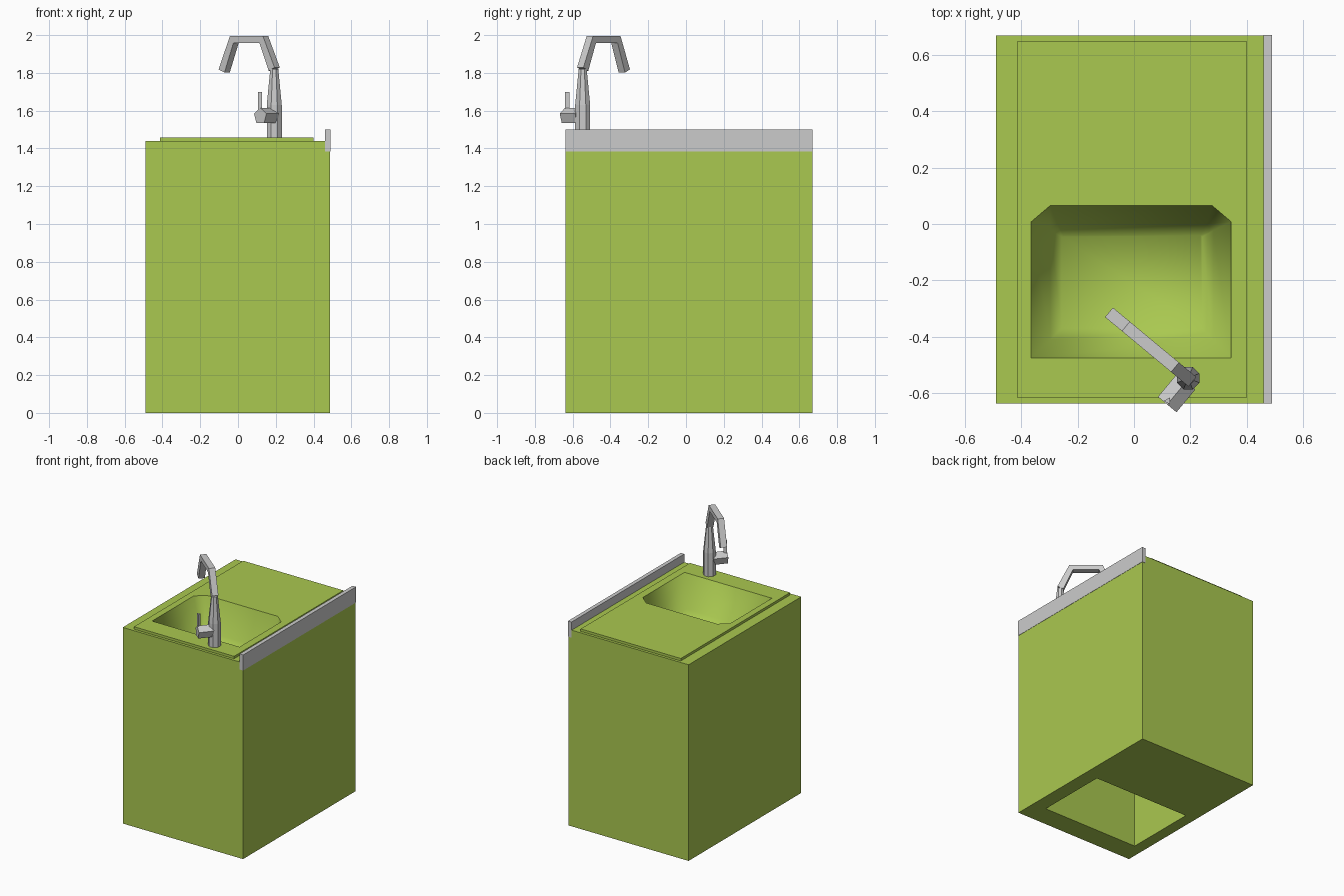
import bpy, bmesh, math
from mathutils import Vector

if "Cube" in bpy.data.objects:
    bpy.data.objects.remove(bpy.data.objects["Cube"])

green = bpy.data.materials.new("green")
green.diffuse_color = (0.40, 0.58, 0.08, 1)
green.use_nodes = True
green.node_tree.nodes["Principled BSDF"].inputs["Base Color"].default_value = green.diffuse_color


def finish(name, bm, mat=None):
    bmesh.ops.recalc_face_normals(bm, faces=bm.faces)
    me = bpy.data.meshes.new(name)
    bm.to_mesh(me)
    bm.free()
    ob = bpy.data.objects.new(name, me)
    bpy.context.collection.objects.link(ob)
    if mat:
        me.materials.append(mat)
    return ob


def loft(name, loops, mat=None, caps=(True, True), closed=False, smooth_from=None):
    """Join equal-length point loops with quads."""
    bm = bmesh.new()
    rings = [[bm.verts.new(p) for p in loop] for loop in loops]
    n = len(rings[0])
    for k in range(len(rings) - (0 if closed else 1)):
        a, b = rings[k], rings[(k + 1) % len(rings)]
        for i in range(n):
            j = (i + 1) % n
            f = bm.faces.new((a[i], a[j], b[j], b[i]))
            f.smooth = smooth_from is not None and k >= smooth_from
    if caps[0]:
        bm.faces.new(rings[0])
    if caps[1]:
        bm.faces.new(rings[-1]).smooth = smooth_from is not None
    return finish(name, bm, mat)


def rect(x0, x1, y0, y1, z):
    return [(x0, y0, z), (x1, y0, z), (x1, y1, z), (x0, y1, z)]


def hexa(x0, x1, y0, y1, z, cx, cy):
    """Rectangle whose two back corners are cut off."""
    return [(x0, y0, z), (x1, y0, z), (x1, y1 - cy, z),
            (x1 - cx, y1, z), (x0 + cx, y1, z), (x0, y1 - cy, z)]


def ngon(c, u, v, r, n, turn=0.5):
    c, u, v = Vector(c), Vector(u).normalized(), Vector(v).normalized()
    return [c + r * (u * math.cos(t) + v * math.sin(t))
            for t in (2 * math.pi * (i + turn) / n for i in range(n))]


# Cabinet: block with a vertical shaft under the basin
shaft = (-0.406, 0.38, -0.477, 0.062)
body = (-0.49, 0.487, -0.637, 0.67)
loft("cabinet", [rect(*body, 0), rect(*body, 1.44), rect(*shaft, 1.44), rect(*shaft, 0)],
     green, (False, False), closed=True)

# Sink top with sunken basin
plate = (-0.413, 0.40, -0.617, 0.65)
loft("sink_top", [hexa(*plate, 1.44, 0.12, 0), hexa(*plate, 1.458, 0.12, 0),
                  hexa(-0.365, 0.345, -0.475, 0.065, 1.458, 0.067, 0.057),
                  hexa(-0.297, 0.282, -0.41, 0.0, 1.23, 0.025, 0.022),
                  hexa(-0.257, 0.242, -0.37, -0.04, 1.17, 0.006, 0.006)],
     green, (False, True), smooth_from=2)

# Side splash strip
strip = (0.46, 0.489, -0.638, 0.671)
loft("splash_strip", [rect(*strip, 1.385), rect(*strip, 1.50)])

# Faucet column
X, Y, Z = (1, 0, 0), (0, 1, 0), (0, 0, 1)
loft("faucet_column", [ngon((0.192, -0.547, z), X, Y, r, 8)
                       for z, r in ((1.45, 0.043), (1.63, 0.043), (1.82, 0.023))])

# Bent spout: square section swept along three straight pieces
out = Vector((-0.77, 0.64, 0)).normalized()
side = Vector((0.64, 0.77, 0)).normalized()
origin = Vector((0.192, -0.547, 0))
path = [origin + out * d + Vector((0, 0, z))
        for d, z in ((0, 1.82), (0.072, 1.977), (0.275, 1.977), (0.345, 1.81))]
sections = []
for i, p in enumerate(path):
    a = (p - path[max(i - 1, 0)]).normalized()
    b = (path[min(i + 1, 3)] - p).normalized()
    t = (a + b).normalized()
    sections.append(ngon(p, side, t.cross(side), 0.031, 4))
loft("spout", sections)

# Handle: five-sided barrel with a thin lever
axis = -side
start = Vector((0.185, -0.56, 1.57))
loft("handle_barrel", [ngon(start + axis * d, out, Z, 0.045, 5, 0.25) for d in (0, 0.105)])
loft("lever", [ngon((0.12, -0.628, z), X, Y, 0.014, 3) for z in (1.59, 1.70)])
